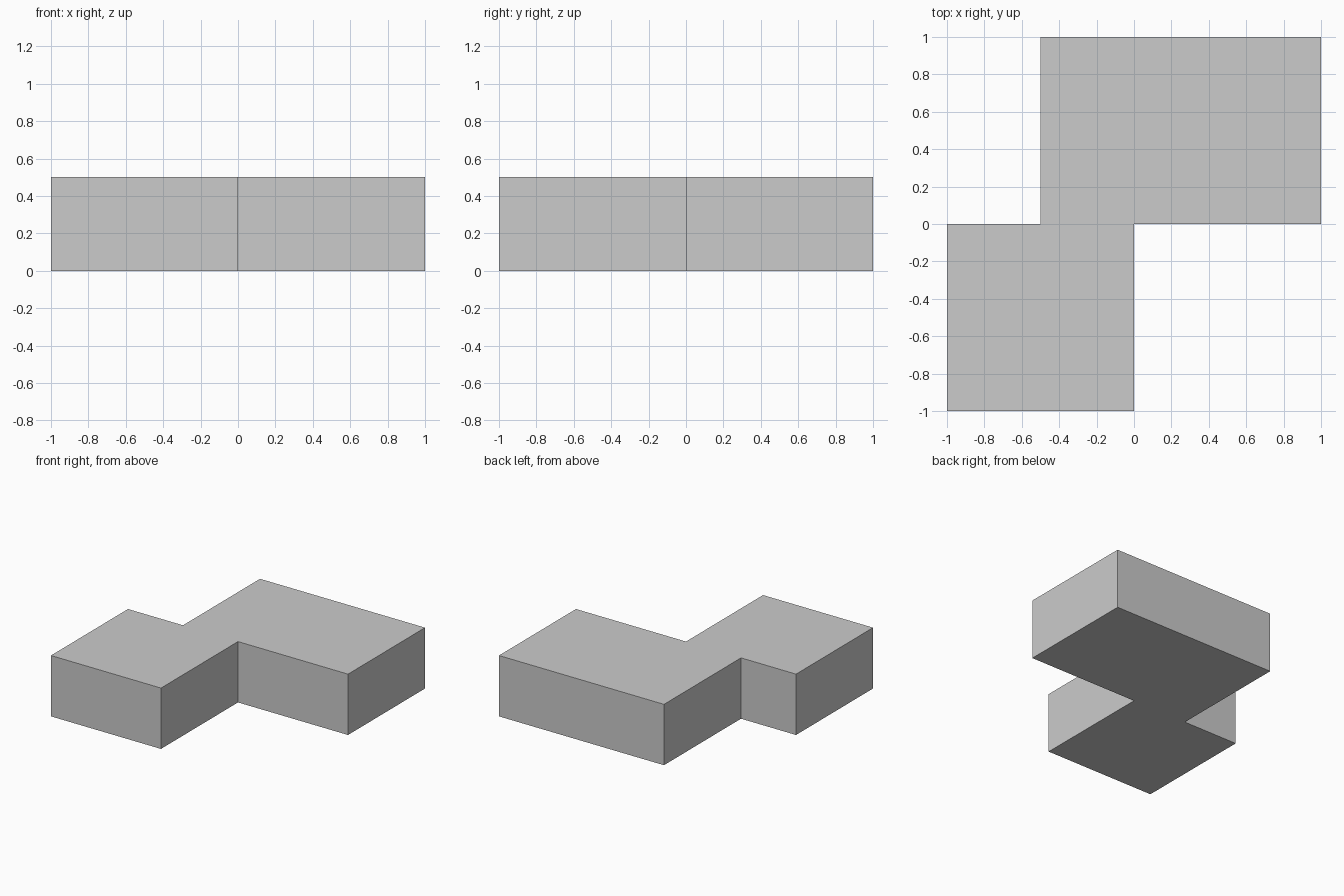
import bpy
import bmesh

if "Cube" in bpy.data.objects:
    bpy.data.objects.remove(bpy.data.objects["Cube"])

HEIGHT = 0.5

# Stepped Z-shaped footprint, counter-clockwise
outline = [(-1, -1), (0, -1), (0, 0), (1, 0),
           (1, 1), (-0.5, 1), (-0.5, 0), (-1, 0)]


def extrude_outline(name, points, height):
    bm = bmesh.new()
    base = bm.faces.new([bm.verts.new((x, y, 0)) for x, y in points])
    result = bmesh.ops.extrude_face_region(bm, geom=[base], use_keep_orig=True)
    top = [v for v in result["geom"] if isinstance(v, bmesh.types.BMVert)]
    bmesh.ops.translate(bm, verts=top, vec=(0, 0, height))
    bmesh.ops.recalc_face_normals(bm, faces=bm.faces)
    mesh = bpy.data.meshes.new(name)
    bm.to_mesh(mesh)
    bm.free()
    obj = bpy.data.objects.new(name, mesh)
    bpy.context.collection.objects.link(obj)
    return obj


# Solid block with flat top and bottom
extrude_outline("stepped_block", outline, HEIGHT)
